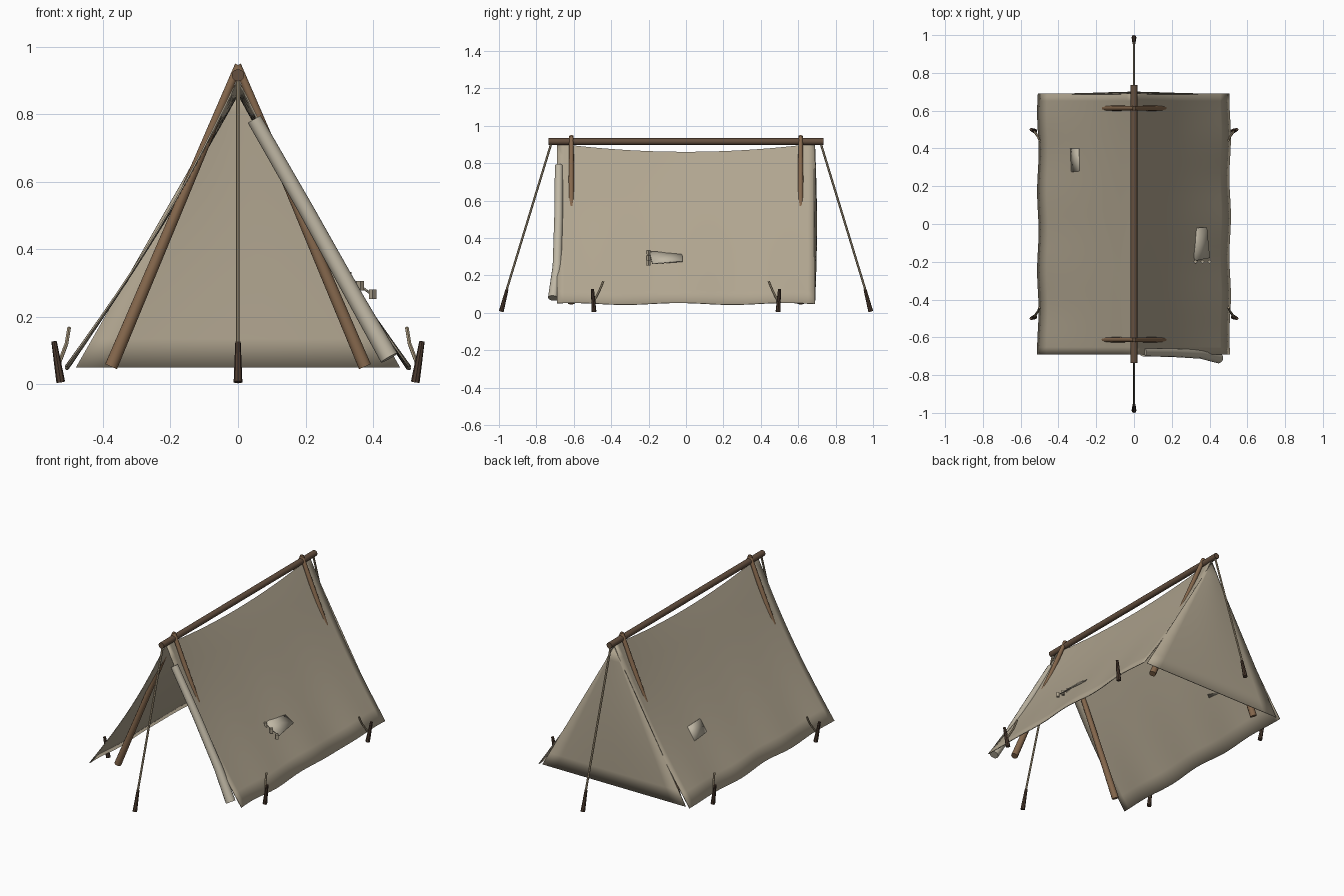
import bpy, bmesh, math
from mathutils import Vector

if "Cube" in bpy.data.objects:
    bpy.data.objects.remove(bpy.data.objects["Cube"])


def material(name, color):
    m = bpy.data.materials.new(name)
    m.diffuse_color = (*color, 1)
    m.use_nodes = True
    m.node_tree.nodes["Principled BSDF"].inputs["Base Color"].default_value = m.diffuse_color
    return m


CANVAS = material("canvas", (0.44, 0.38, 0.28))
LIGHT = material("light_canvas", (0.52, 0.47, 0.37))
WOOD = material("wood", (0.24, 0.14, 0.075))
DARK = material("dark_wood", (0.13, 0.08, 0.05))
STAKE = material("stake_wood", (0.075, 0.045, 0.03))
ROPE = material("rope", (0.36, 0.29, 0.19))


def finish(name, bm, mat, angle=40):
    bmesh.ops.recalc_face_normals(bm, faces=bm.faces)
    me = bpy.data.meshes.new(name)
    bm.to_mesh(me)
    bm.free()
    me.materials.append(mat)
    ob = bpy.data.objects.new(name, me)
    bpy.context.collection.objects.link(ob)
    bpy.ops.object.select_all(action='DESELECT')
    ob.select_set(True)
    bpy.context.view_layer.objects.active = ob
    bpy.ops.object.shade_smooth_by_angle(angle=math.radians(angle))
    return ob


def tube(name, pts, radii, mat, sides=10):
    """Capped round bar through the points, one radius per point."""
    pts = [Vector(p) for p in pts]
    bm = bmesh.new()
    rings = []
    for i, p in enumerate(pts):
        d = (pts[min(i + 1, len(pts) - 1)] - pts[max(i - 1, 0)]).normalized()
        a = d.cross(Vector((1, 0.01, 0)) if abs(d.x) < 0.9 else Vector((0, 1, 0))).normalized()
        b = d.cross(a)
        rings.append([bm.verts.new(p + radii[i] * (a * math.cos(k * math.tau / sides)
                      + b * math.sin(k * math.tau / sides))) for k in range(sides)])
    for r, s in zip(rings, rings[1:]):
        for k in range(sides):
            bm.faces.new((r[k], r[(k + 1) % sides], s[(k + 1) % sides], s[k]))
    bm.faces.new(rings[0])
    bm.faces.new(rings[-1])
    return finish(name, bm, mat)


def sheet(name, fn, nu, nv, mat, thick):
    """Thin cloth from a function of u and v, both 0 to 1."""
    bm = bmesh.new()
    g = [[bm.verts.new(fn(i / nu, j / nv)) for j in range(nv + 1)] for i in range(nu + 1)]
    for i in range(nu):
        for j in range(nv):
            bm.faces.new((g[i][j], g[i + 1][j], g[i + 1][j + 1], g[i][j + 1]))
    bmesh.ops.remove_doubles(bm, verts=bm.verts, dist=1e-5)
    ob = finish(name, bm, mat, 85)
    mod = ob.modifiers.new("thickness", 'SOLIDIFY')
    mod.thickness = thick
    mod.offset = 0
    return ob


# Roof cloth: sagging ridge, hollow slopes, wavy hems
def roof(u, v):
    t = 2 * u - 1
    a, s = abs(t), (1 if t >= 0 else -1)
    y = 0.69 * (2 * v - 1)
    wave = math.sin(y * 15 + s) * a ** 3
    x = s * (0.507 * a - 0.028 * math.sin(math.pi * a) + 0.004 * wave)
    sag = 0.045 * (1 - (y / 0.69) ** 2) * (1 - a) ** 3
    return (x, y, 0.903 - 0.855 * a - sag + 0.005 * math.sin(y * 11 + 2) * a ** 4)


sheet("roof_cloth", roof, 24, 36, CANVAS, 0.005)


# Closed back wall, bulging slightly outward
def back(u, v):
    w = 0.48 * (1 - v)
    bulge = 0.01 * math.sin(math.pi * u) * math.sin(math.pi * v)
    return (w * (2 * u - 1), 0.688 + bulge, 0.05 + 0.84 * v)


sheet("back_wall", back, 10, 10, CANVAS, 0.005)

# Rolled-up door flap
tube("rolled_flap", [(0.048, -0.679, 0.785), (0.20, -0.681, 0.52), (0.35, -0.688, 0.25),
                     (0.448, -0.71, 0.078)], [0.022, 0.023, 0.025, 0.028], LIGHT, 12)

# Ridge pole and A-frame poles
tube("ridge_pole", [(0, -0.735, 0.915), (0, 0.735, 0.915)], [0.018, 0.018], DARK, 12)
for ey, end in ((-1, "front"), (1, "back")):
    for sx, side in ((-1, "left"), (1, "right")):
        tube(f"{end}_{side}_pole", [(sx * 0.376, ey * 0.613, 0.052), (-sx * 0.002, ey * 0.613, 0.945)],
             [0.02, 0.012], WOOD)
        # Side peg with its short tie
        tube(f"{end}_{side}_peg", [(sx * 0.525, ey * 0.492, 0.006), (sx * 0.545, ey * 0.5, 0.127)],
             [0.013, 0.008], STAKE, 8)
        tube(f"{end}_{side}_tie", [(sx * 0.5, ey * 0.442, 0.168), (sx * 0.508, ey * 0.462, 0.12),
                                   (sx * 0.53, ey * 0.492, 0.062)], [0.006] * 3, ROPE, 6)
    # Guy rope and its peg
    tube(f"{end}_guy_rope", [(0, ey * (0.722 + 0.25 * i / 5), 0.9 - 0.82 * i / 5) for i in range(6)],
         [0.006] * 6, ROPE, 6)
    tube(f"{end}_guy_peg", [(0, ey * 0.988, 0.006), (0, ey * 0.957, 0.125)], [0.013, 0.008], STAKE, 8)


# Cloth patches
def patch(name, a, b, c, d):
    a, b, c, d = map(Vector, (a, b, c, d))
    sheet(name, lambda u, v: a.lerp(b, u).lerp(d.lerp(c, u), v), 2, 2, LIGHT, 0.006)


patch("right_patch", (0.32, -0.195, 0.325), (0.40, -0.18, 0.262), (0.385, -0.018, 0.275), (0.297, -0.022, 0.33))
patch("left_patch", (-0.288, 0.28, 0.376), (-0.33, 0.275, 0.305), (-0.335, 0.4, 0.297), (-0.29, 0.4, 0.373))

# Stitches along the patch edge
for i in range(3):
    x, z = 0.325 + 0.037 * i, 0.318 - 0.026 * i
    tube(f"stitch_{i + 1}", [(x, -0.2, z - 0.014), (x, -0.2, z + 0.014)], [0.011, 0.011], STAKE if i == 3 else CANVAS, 4)
